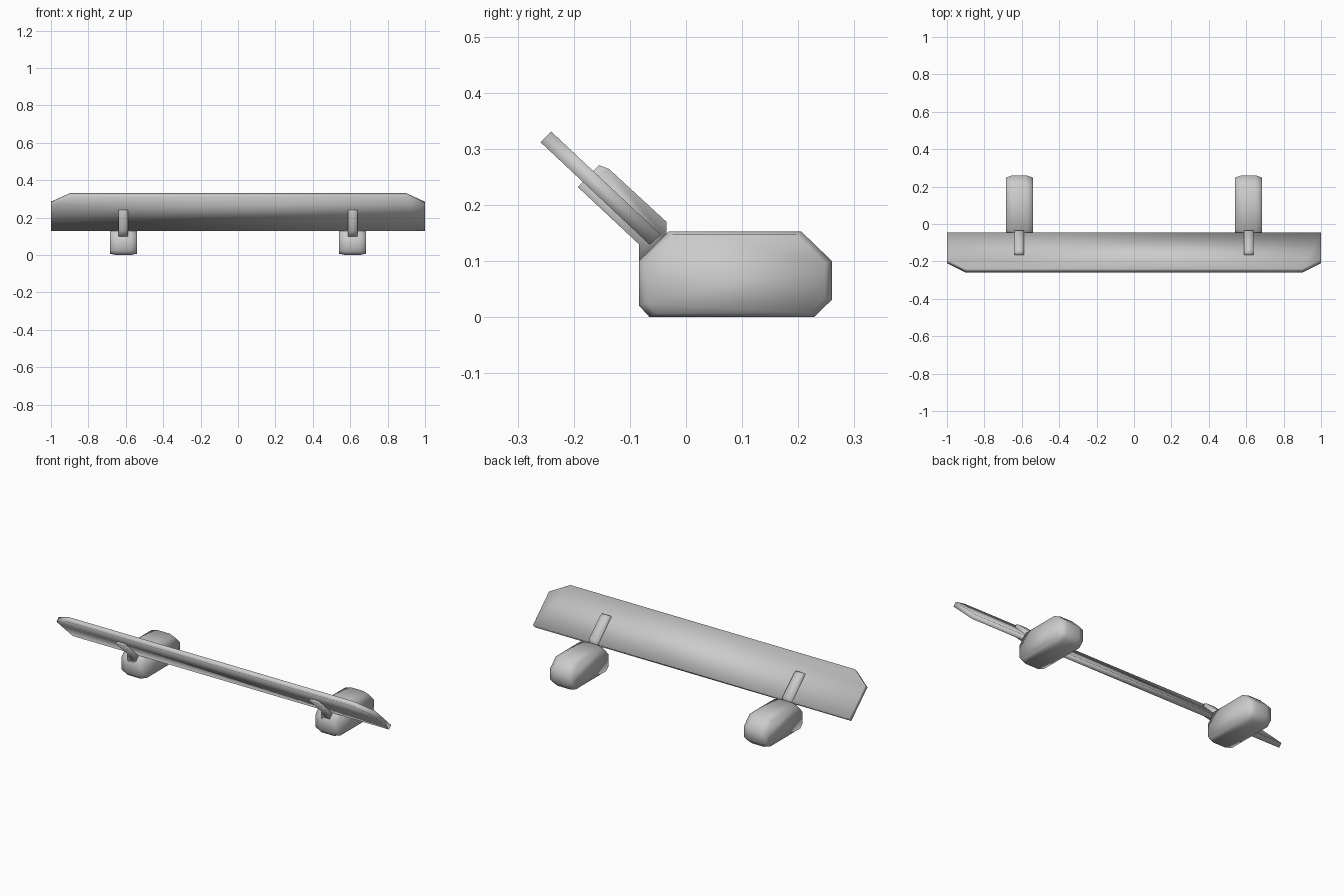
import bpy, bmesh
from mathutils import Vector

if "Cube" in bpy.data.objects:
    bpy.data.objects.remove(bpy.data.objects["Cube"])


def loft(name, rings):
    """Closed solid through matching rings of points, smooth shaded."""
    bm = bmesh.new()
    loops = [[bm.verts.new(p) for p in ring] for ring in rings]
    n = len(loops[0])
    for a, b in zip(loops, loops[1:]):
        for i in range(n):
            j = (i + 1) % n
            bm.faces.new((a[i], a[j], b[j], b[i]))
    bm.faces.new(loops[0])
    bm.faces.new(loops[-1])
    bmesh.ops.recalc_face_normals(bm, faces=bm.faces[:])
    for f in bm.faces:
        f.smooth = True
    mesh = bpy.data.meshes.new(name)
    bm.to_mesh(mesh)
    bm.free()
    obj = bpy.data.objects.new(name, mesh)
    bpy.context.collection.objects.link(obj)
    return obj


# Tilted blade with clipped upper corners
outline = [(-1, 0), (1, 0), (1, 0.2), (0.9, 0.267), (-0.9, 0.267), (-1, 0.2)]
along = Vector((0, -0.195, 0.183)).normalized()
low, high = Vector((0, -0.0645, 0.129)), Vector((0, -0.0455, 0.148))
loft("blade", [[base + along * t + Vector((x, 0, 0)) for x, t in outline]
               for base in (low, high)])

# Side profiles (y, z) of the pod and its outer faces
pod_mid = [(-0.065, 0), (0.228, 0), (0.26, 0.031), (0.26, 0.10),
           (0.205, 0.153), (-0.03, 0.153), (-0.084, 0.10), (-0.084, 0.021)]
pod_side = [(-0.053, 0.007), (0.22, 0.007), (0.248, 0.034), (0.248, 0.097),
            (0.197, 0.147), (-0.024, 0.147), (-0.071, 0.097), (-0.071, 0.025)]

# Bracket profile that grips both sides of the blade
bracket = [(-0.084, 0.09), (-0.084, 0.13), (-0.193, 0.232), (-0.184, 0.241),
           (-0.164, 0.262), (-0.155, 0.271), (-0.137, 0.264), (-0.035, 0.17),
           (-0.035, 0.14)]


def ring(profile, x):
    return [(x, y, z) for y, z in profile]


for side, cx in (("left", -0.613), ("right", 0.613)):
    loft("pod_" + side, [ring(pod_side, cx - 0.0725), ring(pod_mid, cx - 0.038),
                         ring(pod_mid, cx + 0.038), ring(pod_side, cx + 0.0725)])
    loft("bracket_" + side, [ring(bracket, cx - 0.026), ring(bracket, cx + 0.026)])
